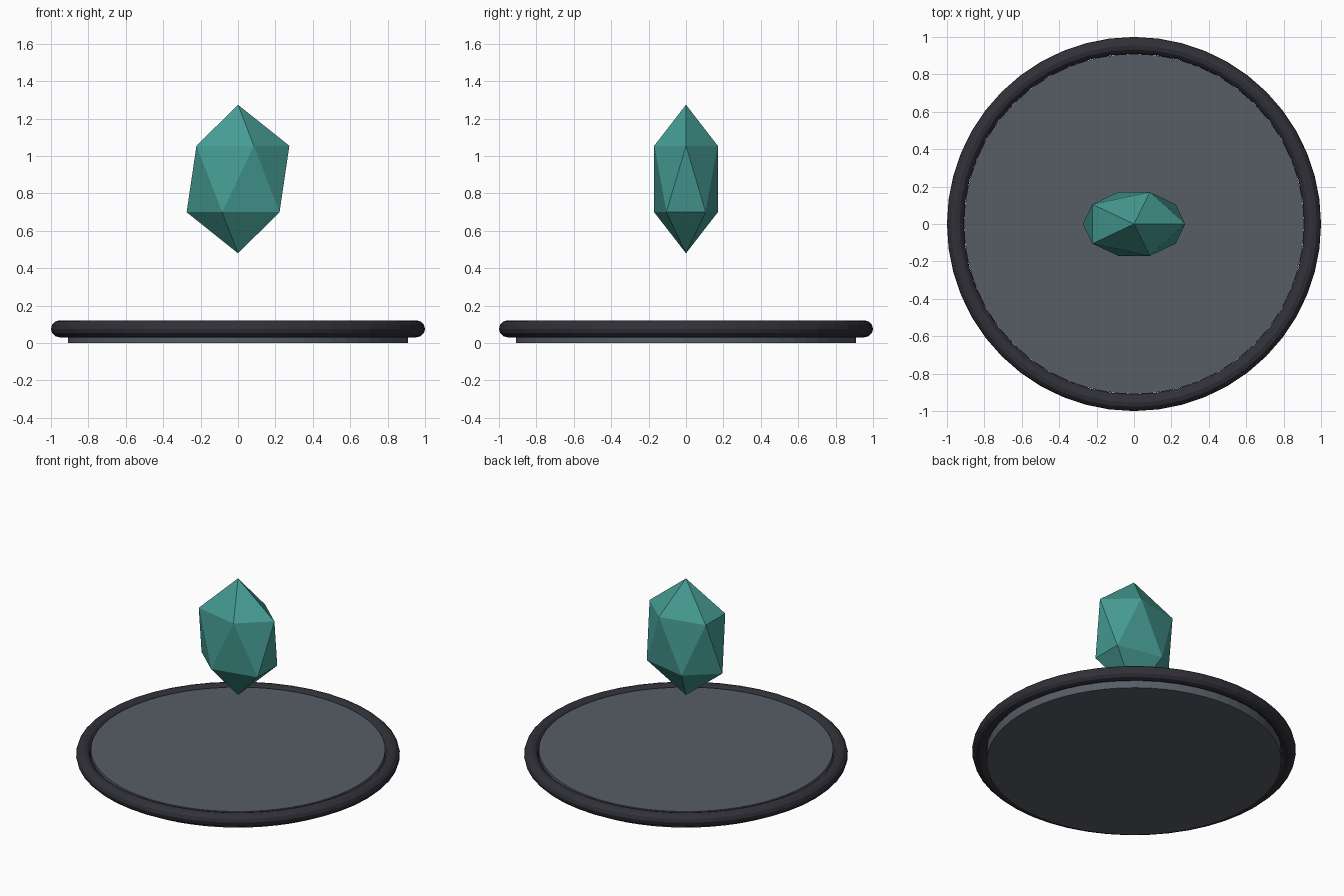
import bpy

if "Cube" in bpy.data.objects:
    bpy.data.objects.remove(bpy.data.objects["Cube"])


def finish(name, color, scale=None):
    ob = bpy.context.object
    ob.name = name
    if scale:
        ob.scale = scale
    mat = bpy.data.materials.new(name + "_color")
    mat.diffuse_color = (*color, 1)
    mat.use_nodes = True
    mat.node_tree.nodes["Principled BSDF"].inputs["Base Color"].default_value = mat.diffuse_color
    ob.data.materials.append(mat)
    return ob


# Flat round base plate
bpy.ops.mesh.primitive_cylinder_add(vertices=64, radius=0.909, depth=0.11,
                                    location=(0, 0, 0.055))
finish("base_plate", (0.095, 0.11, 0.13))

# Rounded rim around the plate
bpy.ops.mesh.primitive_torus_add(major_segments=48, minor_segments=12,
                                 major_radius=0.955, minor_radius=0.045,
                                 location=(0, 0, 0.076))
finish("rim", (0.03, 0.03, 0.04))

# Floating crystal: stretched low-poly icosahedron
bpy.ops.mesh.primitive_ico_sphere_add(subdivisions=1, radius=1,
                                      location=(0, 0, 0.877))
finish("crystal", (0.06, 0.33, 0.29), (0.307, 0.2, 0.397))
